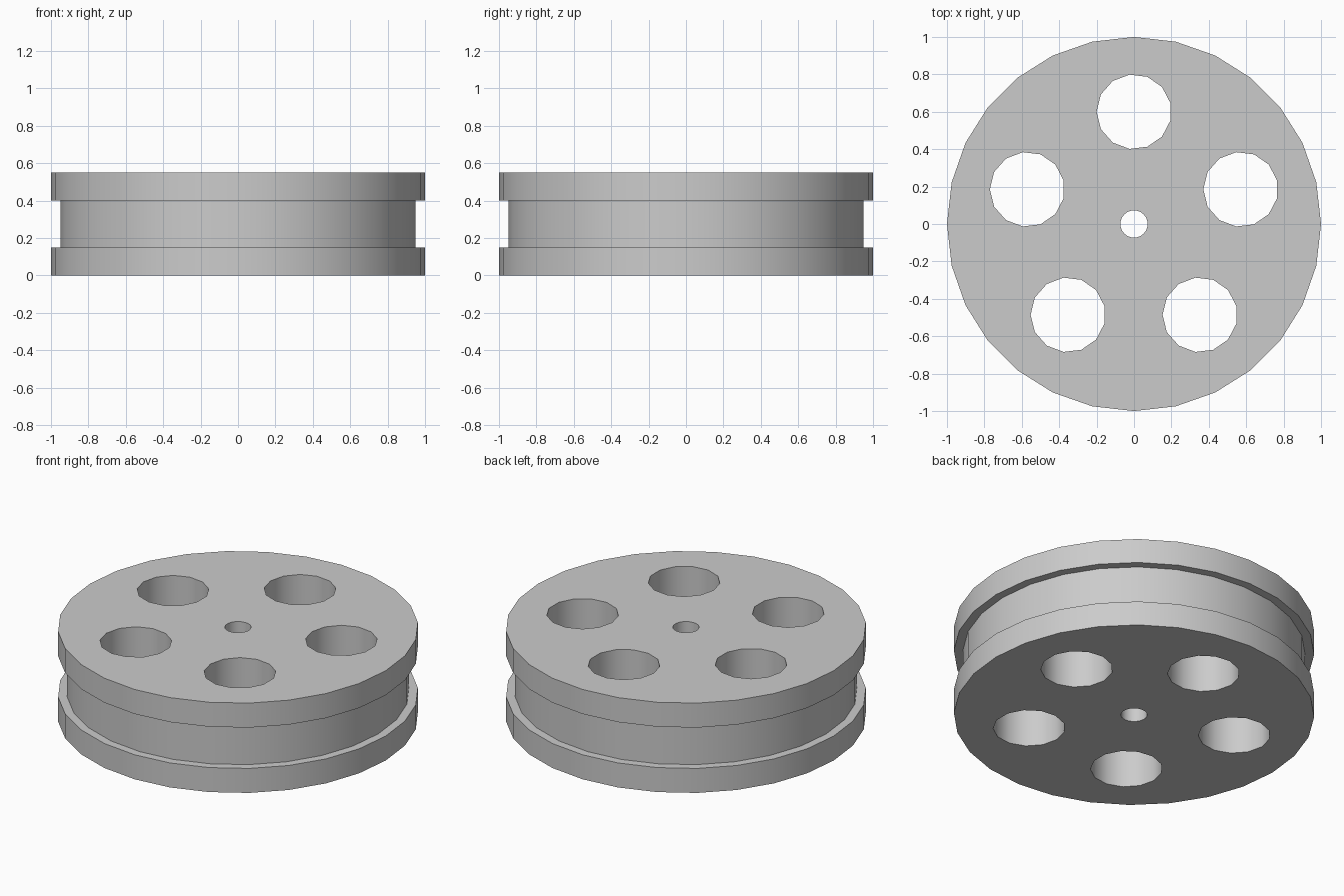
import bpy, bmesh
from math import sin, cos, pi, radians

cube = bpy.data.objects.get("Cube")
if cube:
    bpy.data.objects.remove(cube, do_unlink=True)

GREY = 0.6
mat = bpy.data.materials.new("plain grey")
mat.use_nodes = True
mat.diffuse_color = (GREY, GREY, GREY, 1)
mat.node_tree.nodes["Principled BSDF"].inputs["Base Color"].default_value = (GREY, GREY, GREY, 1)

HEIGHT = 0.55
bm = bmesh.new()


def ring(cx, cy, r, z, sides, start=0.0):
    """Closed loop of vertices."""
    angles = [start + 2 * pi * i / sides for i in range(sides)]
    return [bm.verts.new((cx + r * cos(a), cy + r * sin(a), z)) for a in angles]


def wall(low, high):
    """Band of quads between two loops."""
    n = len(low)
    for i in range(n):
        j = (i + 1) % n
        bm.faces.new((low[i], low[j], high[j], high[i]))


# Rim: two flanges with a groove between them
profile = [(1, 0), (1, 0.15), (0.95, 0.15), (0.95, 0.40), (1, 0.40), (1, HEIGHT)]
rim = [ring(0, 0, r, z, 28) for r, z in profile]
for low, high in zip(rim, rim[1:]):
    wall(low, high)

# Axle hole and five round openings, straight through
holes = [(0, 0, 0.073, 24)]
for k in range(5):
    a = radians(90 + 72 * k)
    holes.append((0.6 * cos(a), 0.6 * sin(a), 0.2, 13))
bottom, top = [rim[0]], [rim[-1]]
for x, y, r, sides in holes:
    low, high = (ring(x, y, r, z, sides, pi) for z in (0, HEIGHT))
    wall(high, low)
    bottom.append(low)
    top.append(high)

# Flat end faces around the holes
for loops in (bottom, top):
    edges = [bm.edges.get((l[i - 1], l[i])) for l in loops for i in range(len(l))]
    bmesh.ops.triangle_fill(bm, edges=edges, use_beauty=True)
bmesh.ops.recalc_face_normals(bm, faces=bm.faces[:])

mesh = bpy.data.meshes.new("grooved_wheel")
bm.to_mesh(mesh)
bm.free()
mesh.materials.append(mat)
wheel = bpy.data.objects.new("grooved_wheel", mesh)
bpy.context.collection.objects.link(wheel)

# Smooth round walls, crisp rims
bpy.ops.object.select_all(action="DESELECT")
wheel.select_set(True)
bpy.context.view_layer.objects.active = wheel
bpy.ops.object.shade_smooth_by_angle(angle=radians(30))
